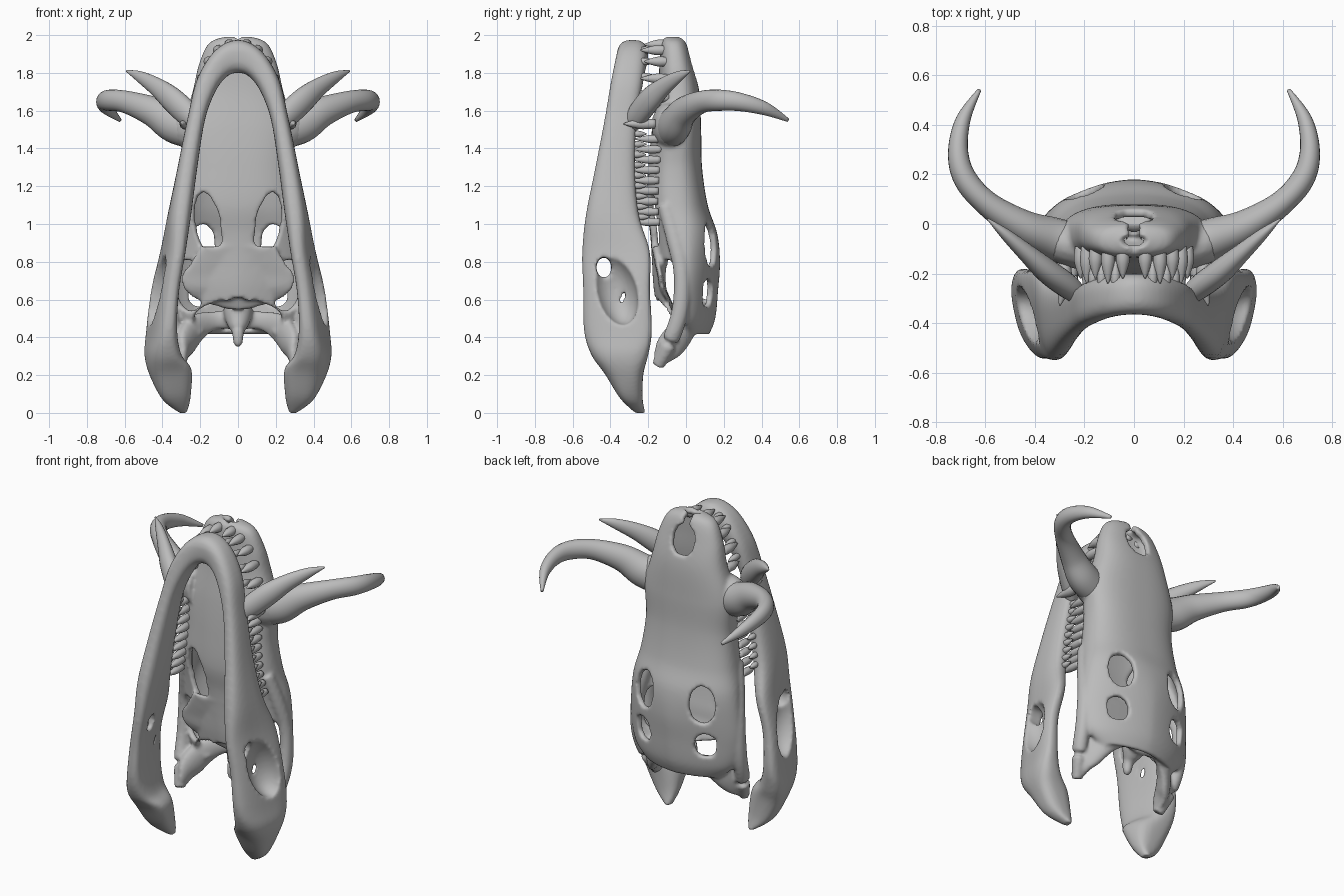
import bpy, bmesh, math
from mathutils import Vector as V, Euler

if "Cube" in bpy.data.objects:
    bpy.data.objects.remove(bpy.data.objects["Cube"])

bone = bpy.data.materials.new("bone_grey")
bone.diffuse_color = (0.5, 0.5, 0.5, 1)
bone.use_nodes = True
bone.node_tree.nodes["Principled BSDF"].inputs["Base Color"].default_value = bone.diffuse_color


def spline(rows, steps):
    """Catmull-Rom resampling of rows of numbers."""
    out = []
    for i in range(len(rows) - 1):
        p = [rows[max(0, min(len(rows) - 1, i + k))] for k in (-1, 0, 1, 2)]
        for s in range(steps):
            t = s / steps
            out.append([0.5 * (2 * b + (c - a) * t + (2 * a - 5 * b + 4 * c - d) * t * t
                               + (3 * b - a - 3 * c + d) * t ** 3) for a, b, c, d in zip(*p)])
    return out + [list(rows[-1])]


def loft(name, sections, n=24, e=2.0, caps=(True, True)):
    """Skin superellipse sections: centre, half axis u, half axis v, optional exponent."""
    bm = bmesh.new()
    rings = []
    for c, u, v, *own in sections:
        q = 2 / (own[0] if own else e)
        ring = []
        for k in range(n):
            a = 2 * math.pi * k / n
            x, y = math.cos(a), math.sin(a)
            ring.append(bm.verts.new(c + u * math.copysign(abs(x) ** q, x)
                                     + v * math.copysign(abs(y) ** q, y)))
        rings.append(ring)
    for r, q in zip(rings, rings[1:]):
        for k in range(n):
            bm.faces.new((r[k], r[(k + 1) % n], q[(k + 1) % n], q[k]))
    for use, ring in zip(caps, (rings[0], rings[-1])):
        if use:
            bm.faces.new(ring)
    bmesh.ops.recalc_face_normals(bm, faces=bm.faces)
    me = bpy.data.meshes.new(name)
    bm.to_mesh(me)
    bm.free()
    me.materials.append(bone)
    me.shade_smooth()
    ob = bpy.data.objects.new(name, me)
    bpy.context.collection.objects.link(ob)
    return ob


def horn(name, pts, flat=1.0, steps=5, n=16):
    """Tapered tube through (x, y, z, radius); flat scales the radius across z."""
    rows = spline(pts, steps)
    secs = []
    for i, r in enumerate(rows):
        c = V(r[:3])
        t = (V(rows[min(i + 1, len(rows) - 1)][:3]) - V(rows[max(i - 1, 0)][:3])).normalized()
        ref = V((0, 0, 1)) if abs(t.z) < 0.9 else V((0, 1, 0))
        u = t.cross(ref).normalized()
        rad = max(r[3], 0.002)
        secs.append((c, u * rad * flat, u.cross(t) * rad))
    return loft(name, secs, n)


def pierce(ob, holes):
    """Open ellipsoidal holes (centre, size, rotation) in a fine thin surface."""
    bm = bmesh.new()
    bm.from_mesh(ob.data)
    for loc, size, rot in holes:
        inv = Euler(rot).to_matrix().transposed()
        gone = [v for v in bm.verts
                if sum((a / b) ** 2 for a, b in zip(inv @ (v.co - V(loc)), size)) < 1]
        bmesh.ops.delete(bm, geom=gone, context='VERTS')
    for _ in range(6):
        rim = [v for v in bm.verts if v.is_boundary]
        bmesh.ops.smooth_vert(bm, verts=rim, factor=0.5,
                              use_axis_x=True, use_axis_y=True, use_axis_z=True)
    bm.to_mesh(ob.data)
    bm.free()


def cut(ob, loc, size, rot=(0, 0, 0)):
    """Subtract an ellipsoid from a solid."""
    bpy.ops.mesh.primitive_uv_sphere_add(segments=32, ring_count=16, radius=1,
                                         location=loc, rotation=rot)
    c = bpy.context.object
    c.name, c.scale, c.hide_render = "opening_cutter", size, True
    c.hide_set(True)
    m = ob.modifiers.new("opening", 'BOOLEAN')
    m.operation, m.object, m.solver = 'DIFFERENCE', c, 'EXACT'


def bake(ob):
    dg = bpy.context.evaluated_depsgraph_get()
    me = bpy.data.meshes.new_from_object(ob.evaluated_get(dg))
    ob.modifiers.clear()
    ob.data = me


def fuse(ob, parts=(), voxel=0.011, rounds=5):
    """Merge parts into one smooth bone."""
    bm = bmesh.new()
    bake(ob)
    bm.from_mesh(ob.data)
    for p in parts:
        bm.from_mesh(p.data)
        bpy.data.objects.remove(p)
    bm.to_mesh(ob.data)
    bm.free()
    m = ob.modifiers.new("remesh", 'REMESH')
    m.mode, m.voxel_size, m.use_smooth_shade = 'VOXEL', voxel, True
    m = ob.modifiers.new("smooth", 'SMOOTH')
    m.factor, m.iterations = 0.5, rounds
    bake(ob)
    ob.data.materials.clear()
    ob.data.materials.append(bone)
    ob.data.shade_smooth()


# ---- upper skull: hollow shell, rows of (z, half width, front y, back y, squareness)
SKULL = [(1.995, .05, -.10, -.04, 2), (1.96, .15, -.13, 0, 2.4), (1.85, .205, -.14, .035, 2.5),
         (1.7, .24, -.15, .07, 2.5), (1.5, .295, -.18, .08, 2.5), (1.3, .29, -.2, .085, 2.5),
         (1.1, .315, -.21, .115, 2.4), (.95, .35, -.19, .165, 2), (.8, .37, -.18, .18, 1.7),
         (.65, .375, -.17, .17, 1.6), (.5, .34, -.14, .155, 1.6), (.41, .25, -.08, .12, 1.7)]
skull = loft("skull", [(V((0, (f + b) / 2, z)), V((w, 0, 0)), V((0, (b - f) / 2, 0)), e)
                       for z, w, f, b, e in spline(SKULL, 12)], 200, 2.5, (True, False))
holes = [((0, .06, 1.86), (.075, .07, .09), (0, 0, 0)),        # nostril
         ((0, -.03, 1.99), (.016, .08, .09), (0, 0, 0)),       # snout notch
         ((0, -.2, .42), (.36, .18, .17), (0, 0, 0))]          # open underside
for s in (-1, 1):
    holes += [((s * .2, .13, .89), (.19, .065, .1), (0, 0, s * .9)),      # eye socket
              ((s * .21, .1, .635), (.055, .12, .06), (0, 0, -s * .5)),   # roof opening
              ((s * .165, -.18, 1.0), (.06, .14, .15), (0, s * .2, 0)),   # palate opening
              ((s * .4, -.15, .64), (.21, .10, .24), (0, 0, 0))]          # cheek opening
pierce(skull, holes)
m = skull.modifiers.new("wall", 'SOLIDIFY')
m.thickness, m.offset = 0.035, -1

# palate flange with side lobes
extra = [loft("palate", [(V((0, y, z)), V((w, 0, 0)), V((0, .02, 0))) for z, w, y in spline(
    [(.88, .2, -.165), (.8, .25, -.15), (.73, .30, -.135), (.66, .29, -.125),
     (.6, .22, -.1), (.55, .06, -.08)], 4)], 32, 2.5)]
# rear knob
extra.append(horn("rear_knob", [(0, .06, .62, .09), (0, 0, .5, .07), (0, -.05, .43, .035),
                                (0, -.06, .37, .025), (0, -.06, .35, .01)]))
for s in (-1, 1):
    # cheek strut running back to the jaw joint
    extra.append(horn("cheek_strut", [(s * .28, -.11, 1.1, .04), (s * .32, -.06, .92, .045),
                                      (s * .35, -.025, .75, .042), (s * .355, -.03, .55, .045),
                                      (s * .34, -.08, .39, .045), (s * .30, -.15, .25, .035)], .9))
    # rear wing joining the braincase to the joint
    extra.append(horn("rear_wing", [(s * .0, .05, .49, .055), (s * .12, .05, .49, .05),
                                    (s * .22, .0, .45, .075), (s * .28, -.08, .36, .08),
                                    (s * .29, -.14, .28, .04)], .5))
    # lip of the tusk socket
    extra.append(horn("tusk_socket", [(s * .2, -.09, 1.52, .13), (s * .27, -.08, 1.52, .12),
                                      (s * .32, -.07, 1.52, .1)], .75))
fuse(skull, extra)

# ---- lower jaw: inner x, inner z, outer x, outer z, front y, back y, shear
JAW = [(.27, .0, .31, .0, -.27, -.215, 0), (.25, .09, .40, .07, -.35, -.23, 0),
       (.25, .23, .46, .19, -.43, -.225, .02), (.31, .31, .485, .3, -.5, -.2, .03),
       (.34, .45, .47, .42, -.54, -.18, .04), (.33, .65, .44, .65, -.545, -.19, .04),
       (.29, .85, .40, .85, -.55, -.19, .03), (.25, 1.05, .37, 1.05, -.53, -.25, .01),
       (.215, 1.3, .32, 1.3, -.48, -.27, 0), (.175, 1.55, .265, 1.57, -.43, -.26, 0),
       (.12, 1.7, .215, 1.77, -.40, -.23, 0), (.06, 1.78, .12, 1.92, -.375, -.21, 0),
       (0, 1.8, 0, 1.975, -.365, -.2, 0)]
full = JAW + [(-a, b, -c, d, f, g, -h) for a, b, c, d, f, g, h in JAW[-2::-1]]
jaw = loft("lower_jaw", [(V(((a + c) / 2, (f + g) / 2, (b + d) / 2)),
                          V(((c - a) / 2, 0, (d - b) / 2)), V((h, (g - f) / 2, 0)))
                         for a, b, c, d, f, g, h in spline(full, 5)], 32, 2.7)
for s in (-1, 1):
    cut(jaw, (s * .465, -.375, .66), (.125, .11, .2), (.3, 0, 0))    # jaw window
    cut(jaw, (s * .36, -.435, .77), (.2, .04, .055))                 # small through hole
fuse(jaw)


def at(rows, key, z):
    """Value lookup along a table by height."""
    rows = sorted(rows, key=key)
    for p, q in zip(rows, rows[1:]):
        if key(p) <= z <= key(q):
            t = (z - key(p)) / (key(q) - key(p))
            return [a + (b - a) * t for a, b in zip(p, q)]
    return rows[-1]


def tooth(name, x, y, z, length, r, lean=0.0):
    horn(name, [(x, y, z, r * .8), (x, y + length * .4, z, r),
                (x + lean * .5, y + length * .75, z, r * .6),
                (x + lean, y + length, z, .003)], 1, 3, 10)


for s in (-1, 1):
    # big curved upper tusk
    horn("upper_tusk", [(s * .24, -.08, 1.50, .10), (s * .34, -.055, 1.53, .10),
                        (s * .45, -.01, 1.595, .08), (s * .59, .08, 1.645, .06),
                        (s * .68, .18, 1.655, .056), (s * .71, .29, 1.645, .048),
                        (s * .69, .42, 1.61, .035), (s * .625, .54, 1.55, .01)], .85, 6, 20)
    # shorter lower tusk
    horn("lower_tusk", [(s * .22, -.29, 1.53, .05), (s * .27, -.25, 1.585, .066),
                        (s * .35, -.19, 1.66, .066), (s * .43, -.12, 1.725, .05),
                        (s * .52, -.04, 1.78, .03), (s * .59, .02, 1.81, .005)], .75, 6, 20)
    tooth("side_fang", s * .28, -.16, 1.53, -.17, .03, s * .02)
    # cheek teeth
    for i in range(9):
        z = 1.01 + i * .055
        _, w, f, _, _ = at(SKULL, lambda r: r[0], z)
        tooth("upper_cheek_tooth", s * (w - .045), f + .06, z, -.145, .023)
        j = at(JAW, lambda r: r[1] + r[3], 2 * z + .055)
        tooth("lower_cheek_tooth", s * (j[0] + j[2]) / 2, j[5] - .02, z + .027, .075, .018)
    # front teeth
    for k, (x, z) in enumerate([(.045, 1.95), (.105, 1.92), (.155, 1.86), (.19, 1.77),
                                (.215, 1.67)]):
        tooth("upper_front_tooth", s * x, -.09, z, -.13 - .02 * (k % 2), .028)
    for x, z in [(.075, 1.92), (.13, 1.86), (.165, 1.78), (.19, 1.69)]:
        tooth("lower_front_tooth", s * x, -.25, z, .1, .02)
